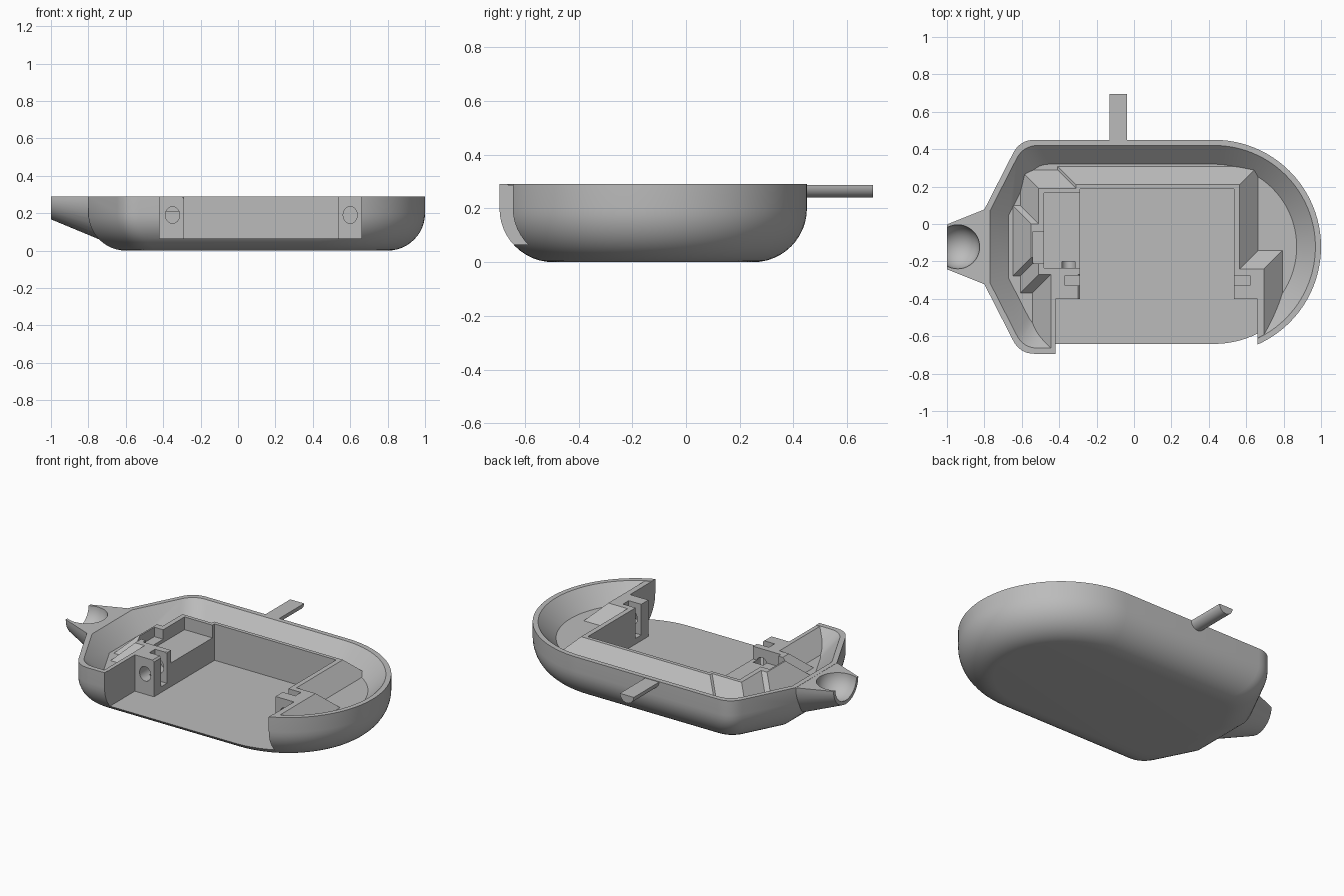
import bpy, bmesh
from math import sin, cos, pi, sqrt
from mathutils import Vector

cube = bpy.data.objects.get("Cube")
if cube:
    bpy.data.objects.remove(cube, do_unlink=True)

MID, HALF, TOP, FLOOR = -0.122, 0.572, 0.29, 0.065

grey = bpy.data.materials.new("plain grey")
grey.use_nodes = True
grey.diffuse_color = (0.5, 0.5, 0.5, 1)
grey.node_tree.nodes["Principled BSDF"].inputs["Base Color"].default_value = (0.5, 0.5, 0.5, 1)


def finish(name, bm):
    bmesh.ops.recalc_face_normals(bm, faces=bm.faces)
    mesh = bpy.data.meshes.new(name)
    bm.to_mesh(mesh)
    bm.free()
    mesh.materials.append(grey)
    ob = bpy.data.objects.new(name, mesh)
    bpy.context.collection.objects.link(ob)
    return ob


def loft(name, rings):
    """Closed solid through rings of equal point count."""
    bm = bmesh.new()
    loops = [[bm.verts.new(p) for p in ring] for ring in rings]
    for a, b in zip(loops, loops[1:]):
        for i in range(len(a)):
            j = (i + 1) % len(a)
            bm.faces.new((a[i], a[j], b[j], b[i]))
    bm.faces.new(loops[0])
    bm.faces.new(loops[-1])
    return finish(name, bm)


def rect(x0, x1, y0, y1, z, grow=0):
    return [(x0 - grow, y0 - grow, z), (x1 + grow, y0 - grow, z),
            (x1 + grow, y1 + grow, z), (x0 - grow, y1 + grow, z)]


def box(name, x0, x1, y0, y1, z0, z1=0.5):
    return loft(name, [rect(x0, x1, y0, y1, z0), rect(x0, x1, y0, y1, z1)])


def boolean(target, tool, operation):
    mod = target.modifiers.new("cut", "BOOLEAN")
    mod.operation, mod.object, mod.solver = operation, tool, "EXACT"
    graph = bpy.context.evaluated_depsgraph_get()
    graph.update()
    mesh = bpy.data.meshes.new_from_object(target.evaluated_get(graph))
    target.modifiers.clear()
    target.data = mesh
    bpy.data.objects.remove(tool, do_unlink=True)


def outline(inset, z):
    """Hull plan: round at +x, tapered at -x, moved inwards by inset."""
    a, b = Vector((-0.8, 0.2)), Vector((-0.61, HALF))
    u = (b - a).normalized()
    n = Vector((-u.y, u.x))
    k = n.dot(a) - inset
    x, y = -0.8 + inset, HALF - inset
    end = Vector((x, (k - n.x * x) / n.y))
    corner = Vector(((k - n.y * y) / n.x, y))
    p, q = corner - u * 0.08, corner + Vector((0.08, 0))
    half = [end]
    for i in range(9):
        t = i / 8
        half.append(p * (1 - t) ** 2 + corner * 2 * t * (1 - t) + q * t * t)
    for i in range(25):
        t = pi / 2 * (1 - i / 24)
        half.append(Vector((0.428 + y * cos(t), y * sin(t))))
    lower = [Vector((v.x, -v.y)) for v in half[-2::-1]]
    return [(v.x, v.y + MID, z) for v in half + lower]


# Hull with rounded underside
R = 0.2
rings = [outline(R * (1 - cos(t)), R * (1 - sin(t)))
         for t in [pi / 2 * (1 - i / 12) for i in range(13)]]
hull = loft("hull", rings + [outline(0, TOP)])


# Half-round nose widening into the hull
def nose_ring(x, width, depth):
    return [(x, MID + width * cos(pi * i / 32), TOP - 0.001 - depth * sin(pi * i / 32))
            for i in range(33)]


boolean(hull, loft("nose", [nose_ring(-1, 0.12, 0.122), nose_ring(-0.62, 0.272, 0.28)]), "UNION")

# Sloped cavity, less the raised islands with their slanted skirts
cavity = loft("cavity", [outline(0.13, 0.19), outline(-0.03, 0.35)])
islands = [
    (-0.31, 0.565, -0.27, 0.21),
    (-0.51, -0.29, -0.27, 0.19),
    (-0.55, -0.45, -0.18, 0.0),
    (-0.445, -0.3, -0.9, -0.25),
    (0.535, 0.695, -0.9, -0.24),
]
for r in islands:
    boolean(cavity, loft("island", [rect(*r, 0.148, 0.14), rect(*r, 0.288)]), "DIFFERENCE")
boolean(hull, cavity, "DIFFERENCE")

# Pocket, front opening, side ledge and shaft slot
for cut in [
    ("opening", -0.42, 0.66, -1, -0.4, FLOOR),
    ("pocket", -0.29, 0.535, -1, 0.187, FLOOR),
    ("ledge", -0.48, -0.27, -0.235, 0.167, 0.21),
    ("shaft_slot", -0.54, -0.46, -0.21, -0.04, 0.23),
    ("left_nut_slot", -0.37, -0.27, -0.33, -0.275, 0.1),
    ("right_nut_slot", 0.515, 0.62, -0.33, -0.275, 0.1),
]:
    boolean(hull, box(*cut), "DIFFERENCE")

# Screw holes through the two tabs
for x, back in ((-0.35, -0.2), (0.6, -0.28)):
    hole = [[(x + 0.038 * cos(2 * pi * i / 24), y, 0.19 + 0.045 * sin(2 * pi * i / 24))
             for i in range(24)] for y in (-0.5, back)]
    boolean(hull, loft("hole", hole), "DIFFERENCE")

# Ball socket in the nose
bm = bmesh.new()
bmesh.ops.create_uvsphere(bm, u_segments=40, v_segments=24, radius=0.118)
bmesh.ops.translate(bm, verts=bm.verts, vec=(-0.943, MID, TOP + 0.003))
boolean(hull, finish("socket", bm), "DIFFERENCE")

# Half-round pin on the back
pin = loft("back_pin", [[(-0.085 + 0.047 * cos(pi * i / 16), y, 0.287 - 0.047 * sin(pi * i / 16))
                         for i in range(17)] for y in (0.435, 0.695)])

for ob in (hull, pin):
    bpy.ops.object.select_all(action="DESELECT")
    ob.select_set(True)
    bpy.context.view_layer.objects.active = ob
    bpy.ops.object.shade_smooth_by_angle(angle=0.5)
